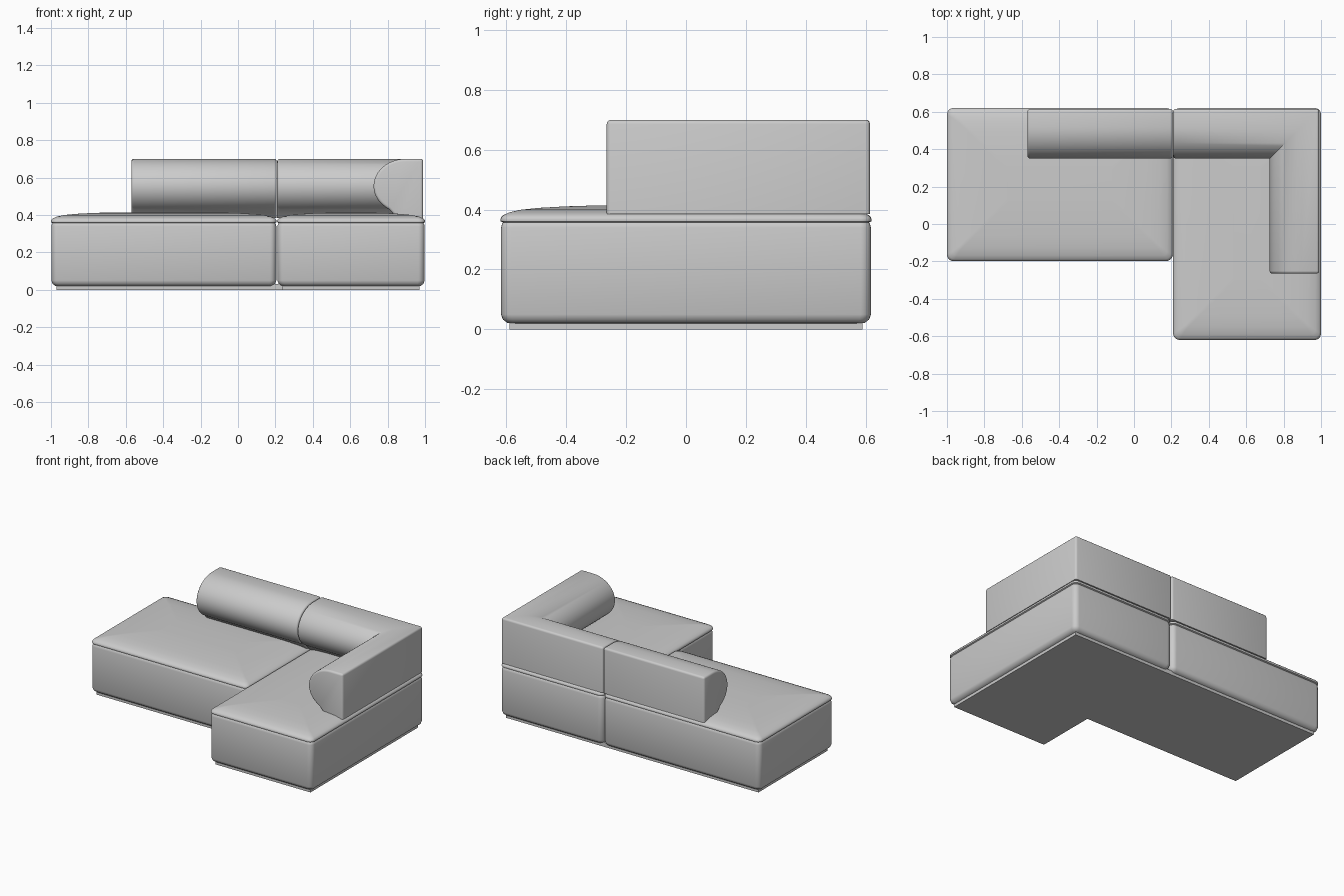
import bpy, bmesh, math

cube = bpy.data.objects.get("Cube")
if cube:
    bpy.data.objects.remove(cube, do_unlink=True)


def make_material(name, colour):
    mat = bpy.data.materials.new(name)
    mat.use_nodes = True
    mat.diffuse_color = colour
    mat.node_tree.nodes["Principled BSDF"].inputs["Base Color"].default_value = colour
    return mat


fabric = make_material("light grey fabric", (0.6, 0.6, 0.6, 1))


def finish(name, bm, smooth_angle=35):
    bmesh.ops.recalc_face_normals(bm, faces=bm.faces)
    mesh = bpy.data.meshes.new(name)
    bm.to_mesh(mesh)
    bm.free()
    mesh.materials.append(fabric)
    obj = bpy.data.objects.new(name, mesh)
    bpy.context.collection.objects.link(obj)
    bpy.ops.object.select_all(action="DESELECT")
    obj.select_set(True)
    bpy.context.view_layer.objects.active = obj
    bpy.ops.object.shade_smooth_by_angle(angle=math.radians(smooth_angle))
    return obj


def loft(bm, rings):
    """Skin matching closed rings of points and cap both ends."""
    loops = [[bm.verts.new(p) for p in ring] for ring in rings]
    for a, b in zip(loops, loops[1:]):
        for i in range(len(a)):
            j = (i + 1) % len(a)
            bm.faces.new((a[i], a[j], b[j], b[i]))
    bm.faces.new(loops[0])
    bm.faces.new(loops[-1])


def rounded_rect(x0, x1, y0, y1, inset, z, radius=0.035, steps=5):
    r = max(radius - inset * 0.4, 0.012)
    corners = ((x1, y1, -1, -1), (x0, y1, 1, -1), (x0, y0, 1, 1), (x1, y0, -1, 1))
    ring = []
    for k, (x, y, sx, sy) in enumerate(corners):
        cx, cy = x + sx * (inset + r), y + sy * (inset + r)
        for s in range(steps + 1):
            a = (k + s / steps) * math.pi / 2
            ring.append((cx + r * math.cos(a), cy + r * math.sin(a), z))
    return ring


# Upholstered bases: rounded bottom, straight sides, piped seam, domed top
def base(name, x0, x1, y0, y1):
    profile = [(0.04, 0.018), (0.022, 0.022), (0.008, 0.033), (0.002, 0.05),
               (0.002, 0.34), (0.005, 0.352), (0.009, 0.357), (0.001, 0.361),
               (0, 0.367), (0.002, 0.374), (0.01, 0.382), (0.03, 0.391),
               (0.07, 0.4), (0.13, 0.406), (0.22, 0.411), (0.32, 0.414)]
    bm = bmesh.new()
    loft(bm, [rounded_rect(x0, x1, y0, y1, i, z) for i, z in profile])
    finish(name, bm)


base("wide_seat_base", -1, 0.207, -0.198, 0.62)
base("chaise_seat_base", 0.209, 1, -0.62, 0.62)

# Recessed plinth under both bases
outline = [(-0.97, -0.168), (0.239, -0.168), (0.239, -0.59), (0.97, -0.59),
           (0.97, 0.59), (-0.97, 0.59)]
bm = bmesh.new()
loft(bm, [[(x, y, z) for x, y in outline] for z in (0, 0.03)])
finish("plinth", bm)

# Bolster section as depth from the flat outer face, and height
OUT_X, OUT_Y, LOW, HIGH = 0.99, 0.615, 0.385, 0.7
section = [(0, LOW), (0, HIGH)]
for s in range(25):
    a = math.radians(90 - s * 6.2)
    section.append((0.095 + 0.17 * math.cos(a), 0.555 + 0.145 * math.sin(a)))
section.append((0.14, LOW))


def bolster(name, stations):
    bm = bmesh.new()
    loft(bm, [[place(d, z) for d, z in section] for place in stations])
    bmesh.ops.recalc_face_normals(bm, faces=bm.faces)
    bm.normal_update()
    edges = [e for e in bm.edges if e.is_convex and e.calc_face_angle() > 0.7
             and max(v.co.z for v in e.verts) > LOW + 0.01]
    bmesh.ops.bevel(bm, geom=edges, offset=0.014, segments=3, profile=0.5,
                    affect="EDGES", clamp_overlap=True)
    finish(name, bm)


def across(x):
    return lambda d, z: (x, OUT_Y - d, z)


# Straight back bolster, then the mitred corner bolster that turns into the arm
bolster("back_bolster", [across(-0.57), across(0.207)])
bolster("corner_bolster", [across(0.209),
                           lambda d, z: (OUT_X - d, OUT_Y - d, z),
                           lambda d, z: (OUT_X - d, -0.265, z)])
